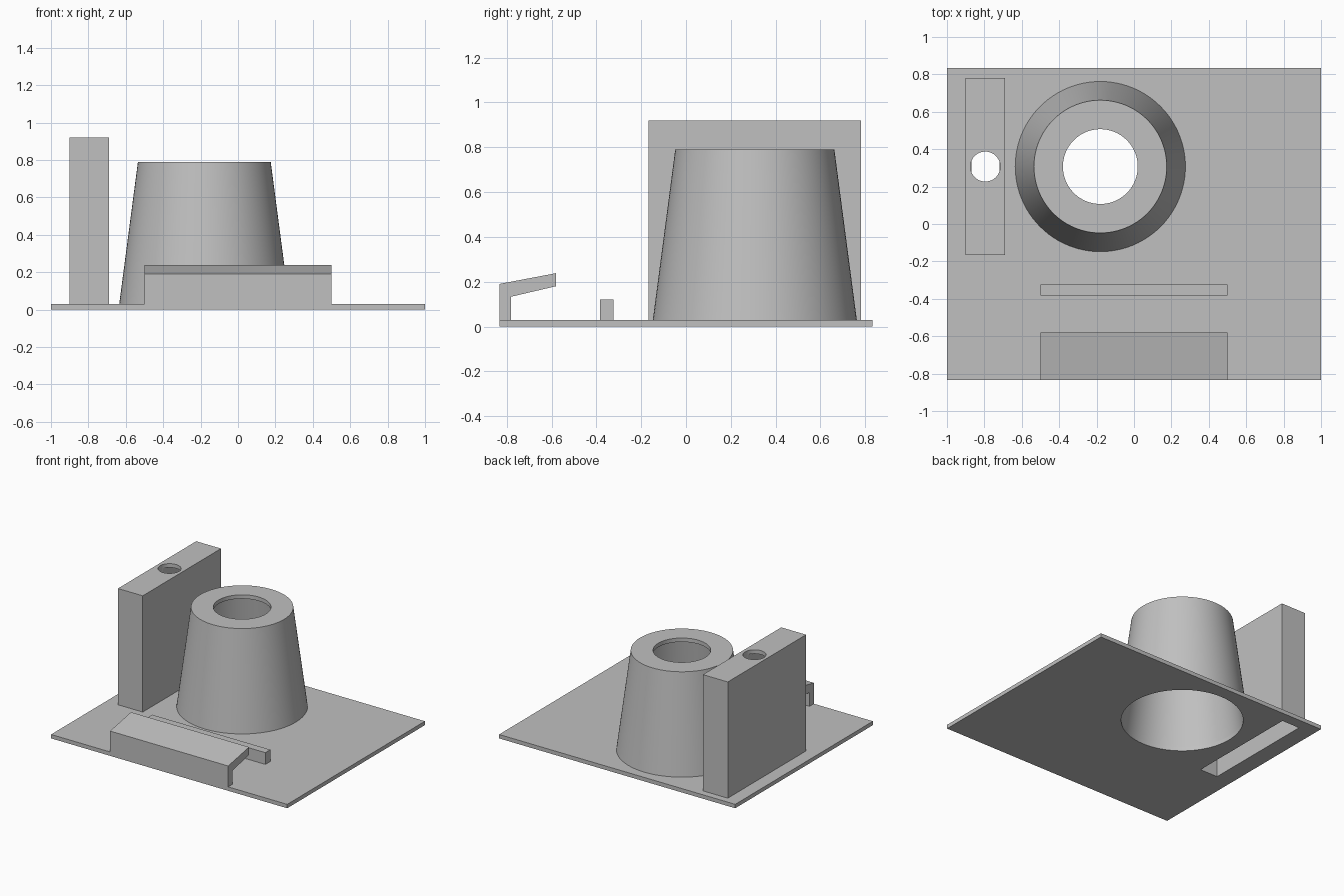
import bpy
import bmesh
import math
from mathutils import Matrix, Vector

cube = bpy.data.objects.get("Cube")
if cube:
    bpy.data.objects.remove(cube, do_unlink=True)

GREY = (0.53, 0.53, 0.53, 1.0)
mat = bpy.data.materials.new("plain grey")
mat.use_nodes = True
mat.diffuse_color = GREY
mat.node_tree.nodes["Principled BSDF"].inputs["Base Color"].default_value = GREY

PLATE = 0.03          # sheet and wall thickness
SEGMENTS = 96
TOWER = (-0.18, 0.307)
BLOCK = (-0.795, 0.307)
HALF_Y = 0.833


def finish(name, bm):
    bmesh.ops.recalc_face_normals(bm, faces=bm.faces)
    mesh = bpy.data.meshes.new(name)
    bm.to_mesh(mesh)
    bm.free()
    mesh.materials.append(mat)
    obj = bpy.data.objects.new(name, mesh)
    bpy.context.collection.objects.link(obj)
    return obj


def box(name, x, y, z):
    bm = bmesh.new()
    size = Vector((x[1] - x[0], y[1] - y[0], z[1] - z[0]))
    centre = Vector((sum(x), sum(y), sum(z))) / 2
    bmesh.ops.create_cube(bm, size=1, matrix=Matrix.Translation(centre) @ Matrix.Diagonal(size.to_4d()))
    return finish(name, bm)


def cone(name, centre, z, r_low, r_high):
    bm = bmesh.new()
    place = Matrix.Translation((*centre, sum(z) / 2))
    bmesh.ops.create_cone(bm, cap_ends=True, segments=SEGMENTS, radius1=r_low,
                          radius2=r_high, depth=z[1] - z[0], matrix=place)
    return finish(name, bm)


def lathe(name, centre, profile):
    bm = bmesh.new()
    verts = [bm.verts.new((centre[0] + r, centre[1], z)) for r, z in profile]
    edges = [bm.edges.new((v, verts[i - 1])) for i, v in enumerate(verts)]
    bmesh.ops.spin(bm, geom=verts + edges, cent=(*centre, 0), axis=(0, 0, 1),
                   angle=math.tau, steps=SEGMENTS, use_merge=True)
    bmesh.ops.remove_doubles(bm, verts=bm.verts, dist=1e-5)
    return finish(name, bm)


def extrude_x(name, profile, half):
    bm = bmesh.new()
    face = bm.faces.new([bm.verts.new((-half, y, z)) for y, z in profile])
    ext = bmesh.ops.extrude_face_region(bm, geom=[face])["geom"]
    bmesh.ops.translate(bm, vec=(2 * half, 0, 0),
                        verts=[g for g in ext if isinstance(g, bmesh.types.BMVert)])
    return finish(name, bm)


def cut(obj, *cutters):
    for c in cutters:
        mod = obj.modifiers.new("cut", "BOOLEAN")
        mod.operation, mod.solver, mod.object = "DIFFERENCE", "EXACT", c
    bpy.context.view_layer.update()
    evaluated = obj.evaluated_get(bpy.context.evaluated_depsgraph_get())
    mesh = bpy.data.meshes.new_from_object(evaluated)
    obj.modifiers.clear()
    obj.data = mesh


def smooth(obj):
    bpy.ops.object.select_all(action="DESELECT")
    obj.select_set(True)
    bpy.context.view_layer.objects.active = obj
    bpy.ops.object.shade_smooth_by_angle(angle=math.radians(30))


# Base sheet and the hollow upright block
plate = box("base_plate", (-1, 1), (-HALF_Y, HALF_Y), (0, PLATE))
block = box("upright_block", (-0.9, -0.69), (-0.167, 0.78), (PLATE, 0.92))

# Hollow tapered tower with an open top
tower = lathe("tapered_tower", TOWER, [
    (0.425, PLATE), (0.455, PLATE), (0.355, 0.79),
    (0.2, 0.79), (0.2, 0.76), (0.325, 0.76)])

# Cutters open the hollows from below and the hole in the block's top
cavity = box("block_cavity_cutter", (-0.87, -0.72), (-0.137, 0.75), (-0.1, 0.89))
block_hole = cone("block_hole_cutter", BLOCK, (0.8, 1), 0.08, 0.08)
opening = cone("tower_opening_cutter", TOWER, (-0.1, 0.1), 0.425, 0.425)
cut(plate, cavity, opening)
cut(block, cavity, block_hole)
for helper in (cavity, block_hole, opening):
    bpy.data.objects.remove(helper, do_unlink=True)

# Front hook and the low stop bar behind it
extrude_x("front_hook", [
    (-HALF_Y, PLATE), (-HALF_Y, 0.19), (-0.58, 0.238),
    (-0.58, 0.18), (-0.78, 0.133), (-0.78, PLATE)], 0.5)
box("stop_bar", (-0.5, 0.5), (-0.383, -0.323), (PLATE, 0.12))

for part in (plate, block, tower):
    smooth(part)
